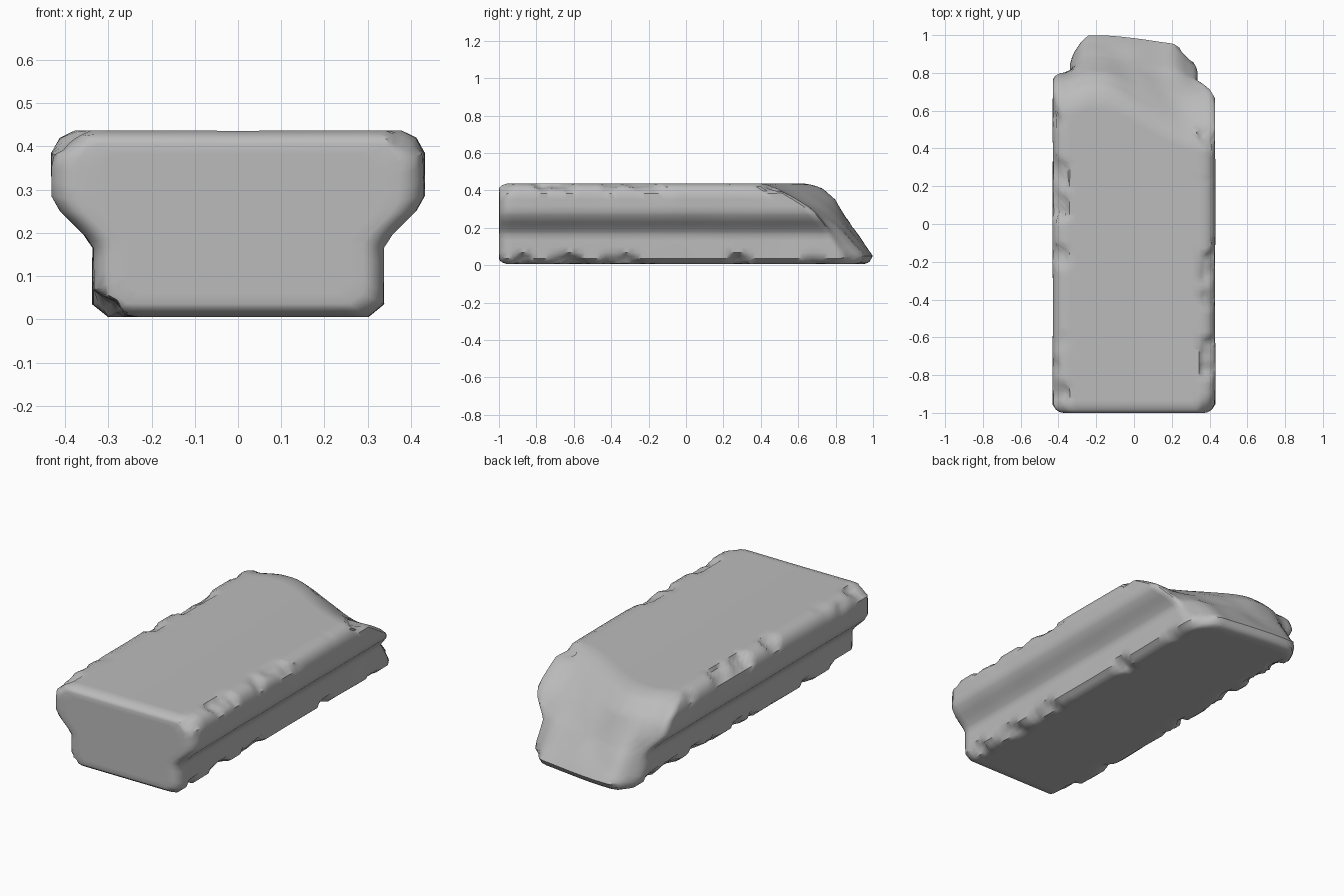
import bpy, bmesh, math
from mathutils import Vector, noise

cube = bpy.data.objects.get("Cube")
if cube:
    bpy.data.objects.remove(cube, do_unlink=True)

MID_Z = 0.22


def smooth(a, b, v):
    k = min(1, max(0, (v - a) / (b - a)))
    return k * k * (3 - 2 * k)


def interp(points, v):
    for (a, ya), (b, yb) in zip(points, points[1:]):
        if v <= b:
            return ya + (yb - ya) * max(0, (v - a) / (b - a))
    return points[-1][1]


# Half cross-section: narrow foot, sloping shoulder and wide head
half = [(0.0, 0.006), (0.30, 0.006), (0.335, 0.035), (0.335, 0.165), (0.355, 0.195),
        (0.41, 0.25), (0.43, 0.285), (0.43, 0.385), (0.41, 0.42), (0.375, 0.437), (0.0, 0.436)]
outline = half + [(-x, z) for x, z in reversed(half[1:-1])]


def resample(points, step):
    out = []
    for a, b in zip(points, points[1:] + points[:1]):
        a, b = Vector(a), Vector(b)
        n = max(1, math.ceil((b - a).length / step))
        out += [a.lerp(b, i / n) for i in range(n)]
    return out


section = resample(outline, 0.035)

# Broken far end: a steep face on one side, a long chip on the other
steep = [(0, 0.97), (0.05, 1.0), (0.20, 0.89), (0.35, 0.80), (0.41, 0.73), (0.44, 0.65)]
chip = [(0, 0.92), (0.05, 0.95), (0.20, 0.81), (0.30, 0.68), (0.40, 0.51), (0.44, 0.42)]


def far_end(x, z):
    u = smooth(-0.2, 0.33, x)
    low = 1 - smooth(0.05, 0.35, z)
    y = interp(steep, z) * (1 - u) + interp(chip, z) * u
    y -= 0.13 * smooth(-0.24, -0.36, x) * (0.3 + 0.7 * low)
    y -= 0.10 * smooth(0.2, 0.34, x) * low
    return y + 0.012 * noise.noise((x * 6, z * 6, 3)) * smooth(0, 0.2, z)


def weather(x, y, z):
    """Chip the long edges and ripple the flat faces slightly."""
    top = smooth(0.37, 0.42, z) * smooth(0.34, 0.38, abs(x))
    foot = smooth(0.07, 0.03, z) * smooth(0.25, 0.31, abs(x))
    n = max(0, noise.noise((x * 5, y * 8, z * 3)) + 0.25 * noise.noise((x * 9, y * 22, z * 9)))
    bite = 0.055 * n * max(top, foot)
    x -= math.copysign(bite, x) if x else 0
    z += -bite * 0.7 if z > MID_Z else bite * 0.7
    ripple = 0.004 * noise.noise((x * 4, y * 4, z * 4 + 7))
    x += ripple * smooth(0.2, 0.33, abs(x))
    return Vector((x, y, z))


# Rings: front cap, body, far cap, as (scale, fraction along, offset)
rings = [(s, 0, 0) for s in (0.2, 0.4, 0.6, 0.75, 0.86)]
rings += [(0.91, 0, 0.004), (0.96, 0, 0.018)]
BODY = 64
rings += [(1, i / BODY, 0.045 * (1 - i / BODY) - 0.025 * i / BODY) for i in range(BODY + 1)]
rings += [(0.975, 1, -0.008)]
rings += [(s, 1, 0) for s in (0.94, 0.88, 0.8, 0.7, 0.6, 0.5, 0.4, 0.3, 0.2, 0.1)]

bm = bmesh.new()
loops = []
for scale, along, offset in rings:
    loop = []
    for p in section:
        x, z = p.x * scale, MID_Z + (p.y - MID_Z) * scale
        y = -1 + (far_end(x, z) + 1) * along + offset
        loop.append(bm.verts.new(weather(x, y, z)))
    loops.append(loop)

count = len(section)
for a, b in zip(loops, loops[1:]):
    for i in range(count):
        j = (i + 1) % count
        bm.faces.new((a[i], a[j], b[j], b[i]))
bm.faces.new(loops[0])
bm.faces.new(loops[-1])
bmesh.ops.recalc_face_normals(bm, faces=bm.faces)

mesh = bpy.data.meshes.new("stone_block")
bm.to_mesh(mesh)
bm.free()
block = bpy.data.objects.new("stone_block", mesh)
bpy.context.collection.objects.link(block)

# Plain grey stone
grey = (0.5, 0.5, 0.5, 1)
stone = bpy.data.materials.new("grey_stone")
stone.use_nodes = True
stone.diffuse_color = grey
shader = next(n for n in stone.node_tree.nodes if n.type == "BSDF_PRINCIPLED")
shader.inputs["Base Color"].default_value = grey
mesh.materials.append(stone)

bpy.context.view_layer.objects.active = block
block.select_set(True)
bpy.ops.object.shade_smooth_by_angle(angle=math.radians(40))
